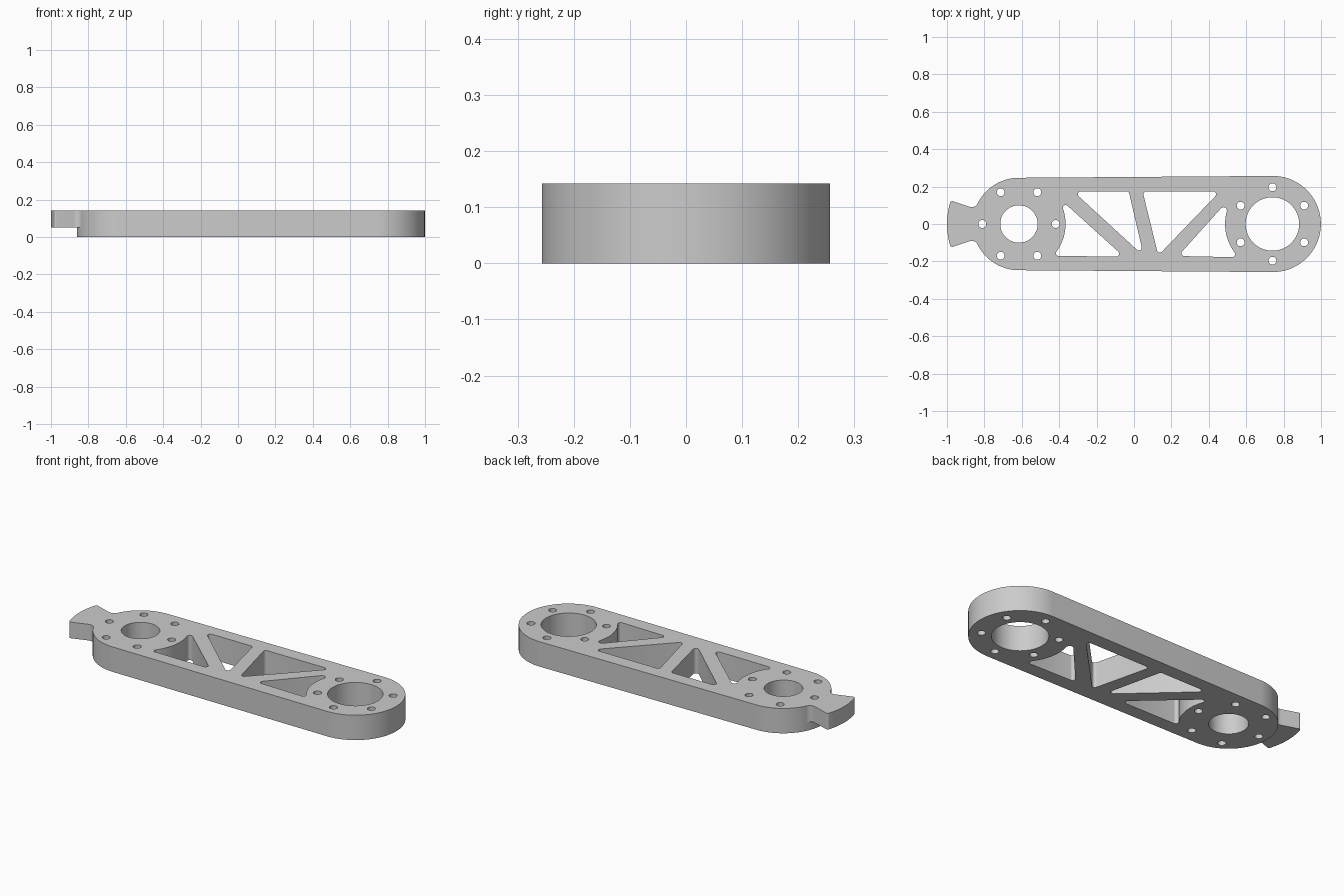
import bpy, bmesh
from math import sin, cos, tan, radians
from mathutils import Vector

if "Cube" in bpy.data.objects:
    bpy.data.objects.remove(bpy.data.objects["Cube"])

H = 0.142
LX, LR = -0.615, 0.247      # small end of the arm
RX, RR = 0.742, 0.257       # large end of the arm


def arc(cx, cy, r, a0, a1, n):
    """Points along an arc, as (x, y, corner radius 0)."""
    return [(cx + r * cos(radians(a0 + (a1 - a0) * i / n)),
             cy + r * sin(radians(a0 + (a1 - a0) * i / n)), 0) for i in range(n + 1)]


def circle(cx, cy, r, n):
    return arc(cx, cy, r, 0, 360, n)[:-1]


def rounded(points, n=6):
    """Polygon whose corners are filleted by the third value of each point."""
    out = []
    for i, (x, y, r) in enumerate(points):
        p = Vector((x, y))
        if r == 0:
            out.append(p)
            continue
        a = (Vector(points[i - 1][:2]) - p).normalized()
        b = (Vector(points[(i + 1) % len(points)][:2]) - p).normalized()
        half = a.angle(b) / 2
        t = r / tan(half)
        c = p + (a + b).normalized() * (r / sin(half))
        u, v = p + a * t - c, p + b * t - c
        ang = u.angle(v)
        for k in range(n + 1):
            f = k / n
            out.append(c + (u * sin((1 - f) * ang) + v * sin(f * ang)) / sin(ang))
    return out


def plate(name, loops, z0, z1):
    """Extruded plate: first loop is the outline, the others are openings."""
    bm = bmesh.new()
    rims = ([], [])
    for loop in loops:
        rings = [[bm.verts.new((p.x, p.y, z)) for p in loop] for z in (z0, z1)]
        for ring, rim in zip(rings, rims):
            for i in range(len(ring)):
                rim.append(bm.edges.new((ring[i - 1], ring[i])))
        lo, hi = rings
        for i in range(len(lo)):
            bm.faces.new((lo[i - 1], lo[i], hi[i], hi[i - 1]))
    for rim in rims:
        bmesh.ops.triangle_fill(bm, edges=rim, use_beauty=True, normal=(0, 0, 1))
    bmesh.ops.recalc_face_normals(bm, faces=bm.faces)
    mesh = bpy.data.meshes.new(name)
    bm.to_mesh(mesh)
    bm.free()
    ob = bpy.data.objects.new(name, mesh)
    bpy.context.collection.objects.link(ob)
    bpy.ops.object.select_all(action='DESELECT')
    bpy.context.view_layer.objects.active = ob
    ob.select_set(True)
    bpy.ops.object.shade_smooth_by_angle(angle=radians(30))
    return ob


# Arm outline and the two bearing bores
outline = arc(LX, 0, LR, 90, 270, 64) + arc(RX, 0, RR, -90, 90, 64)
openings = [circle(LX, 0, 0.1, 64), circle(RX - 0.002, 0, 0.143, 64)]

# Bolt circles
for k in range(6):
    for cx, start in ((LX, 0), (RX - 0.002, 30)):
        a = radians(start + 60 * k)
        openings.append(circle(cx + 0.196 * cos(a), 0.196 * sin(a), 0.021, 24))

# Truss pockets
R = 0.015
openings += [
    [(-0.398, 0.136, R)] + arc(LX, 0, 0.249, 18.6, -34, 20)
    + [(-0.431, -0.171, R), (-0.055, -0.174, R)],
    [(-0.324, 0.174, R), (-0.028, 0.174, R), (0.052, -0.171, R)],
    [(0.046, 0.174, R), (0.459, 0.174, R), (0.130, -0.168, R)],
    [(0.513, 0.137, 0.018)] + arc(0.74, 0, 0.253, 166.5, 213, 20)
    + [(0.553, -0.178, R), (0.236, -0.171, R)],
]
plate("arm_body", [rounded(p) for p in [outline] + openings], 0, H)

# Raised stop tab on the small end, blended into the round
tab = (arc(LX, 0, 0.385, 163, 197, 20)
       + [(-0.979, -0.125, 0.01), (-0.855, -0.084, 0.035)]
       + arc(LX, 0, LR, 205.3, 154.7, 20)
       + [(-0.855, 0.084, 0.035), (-0.979, 0.125, 0.01)])
plate("stop_tab", [rounded(tab)], 0.05, H)
